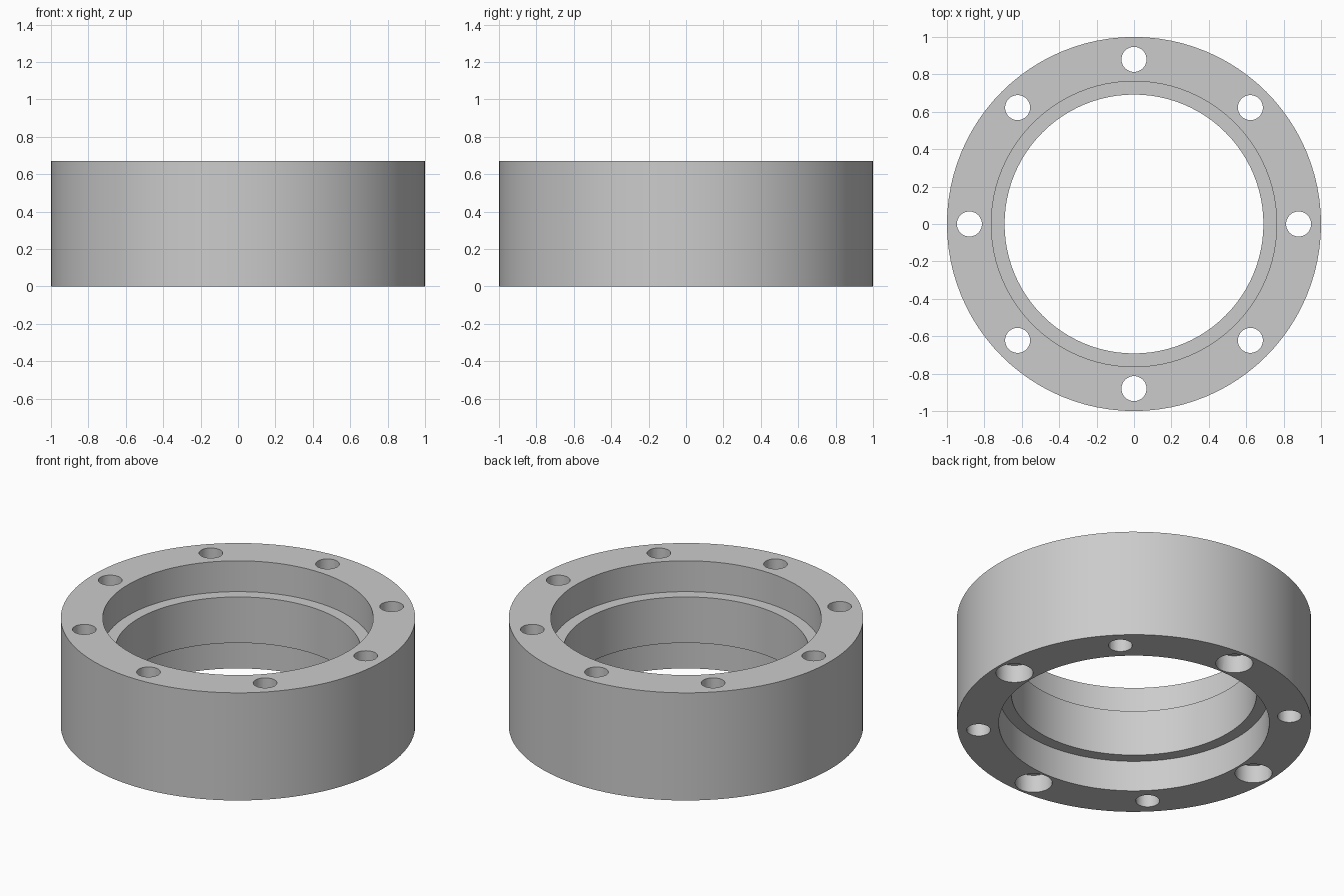
import bpy, bmesh, math
from mathutils import Matrix, Vector

if "Cube" in bpy.data.objects:
    bpy.data.objects.remove(bpy.data.objects["Cube"], do_unlink=True)

HEIGHT, OUTER, RECESS, BORE = 0.67, 1.0, 0.763, 0.692
RECESS_DEPTH = 0.192
HOLE_CIRCLE = 0.88

metal = bpy.data.materials.new("grey metal")
metal.use_nodes = True
grey = (0.6, 0.6, 0.6, 1)
metal.diffuse_color = grey
metal.node_tree.nodes["Principled BSDF"].inputs["Base Color"].default_value = grey


def make_object(name, bm):
    bmesh.ops.recalc_face_normals(bm, faces=bm.faces)
    mesh = bpy.data.meshes.new(name)
    bm.to_mesh(mesh)
    bm.free()
    mesh.materials.append(metal)
    obj = bpy.data.objects.new(name, mesh)
    bpy.context.collection.objects.link(obj)
    return obj


def lathe(name, profile, steps):
    """Revolve a closed (radius, height) profile around z."""
    bm = bmesh.new()
    verts = [bm.verts.new((r, 0, z)) for r, z in profile]
    edges = [bm.edges.new((a, b)) for a, b in zip(verts, verts[1:] + verts[:1])]
    bmesh.ops.spin(bm, geom=verts + edges, cent=(0, 0, 0), axis=(0, 0, 1),
                   angle=math.tau, steps=steps, use_merge=True)
    bmesh.ops.remove_doubles(bm, verts=bm.verts, dist=1e-5)
    return make_object(name, bm)


def drill(target, name, radius, bottom, top, count):
    """Cut a circle of vertical holes through the target."""
    bm = bmesh.new()
    for i in range(count):
        spot = Matrix.Rotation(math.tau * i / count, 4, "Z") @ Vector(
            (HOLE_CIRCLE, 0, (bottom + top) / 2))
        bmesh.ops.create_cone(bm, cap_ends=True, segments=32, radius1=radius,
                              radius2=radius, depth=top - bottom,
                              matrix=Matrix.Translation(spot))
    cutter = make_object(name, bm)
    cutter.hide_render = True
    mod = target.modifiers.new(name, "BOOLEAN")
    mod.operation, mod.solver, mod.object = "DIFFERENCE", "EXACT", cutter
    bpy.context.view_layer.objects.active = target
    bpy.ops.object.modifier_apply(modifier=mod.name)
    bpy.data.objects.remove(cutter, do_unlink=True)


# Ring body with a recess at each end of the bore
low, high = RECESS_DEPTH, HEIGHT - RECESS_DEPTH
ring = lathe("flange_ring", [
    (OUTER, 0), (OUTER, HEIGHT), (RECESS, HEIGHT), (RECESS, high),
    (BORE, high), (BORE, low), (RECESS, low), (RECESS, 0)], 96)

# Eight through holes, every second one counterbored from below
drill(ring, "bolt_holes", 0.067, -0.1, HEIGHT + 0.1, 8)
drill(ring, "counterbores", 0.105, -0.1, 0.11, 4)

# Smooth walls with crisp rims
bpy.ops.object.select_all(action="DESELECT")
ring.select_set(True)
bpy.context.view_layer.objects.active = ring
bpy.ops.object.shade_smooth_by_angle(angle=math.radians(30))
